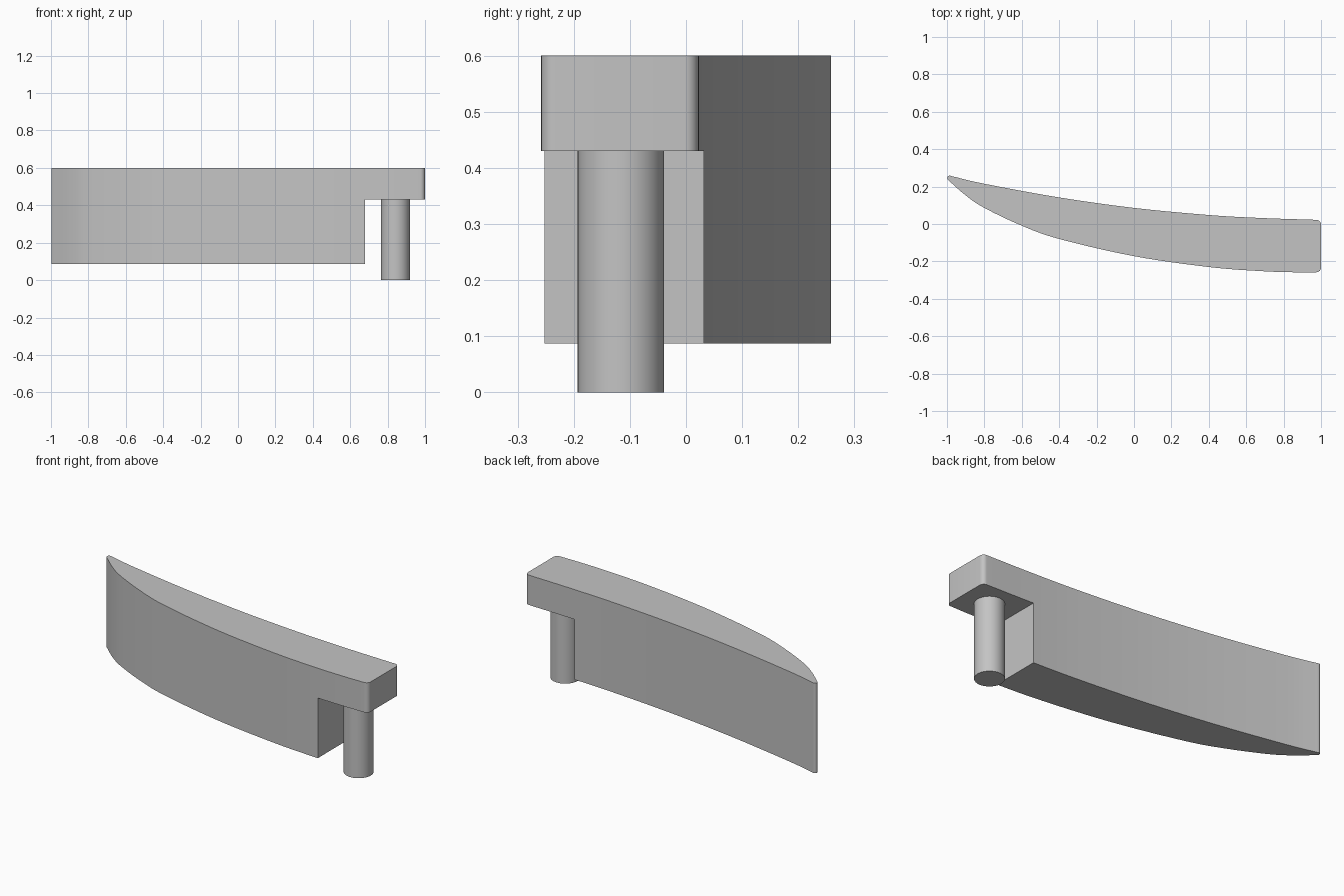
import bpy, bmesh, math
from mathutils import Vector
from mathutils.geometry import interpolate_bezier

if "Cube" in bpy.data.objects:
    bpy.data.objects.remove(bpy.data.objects["Cube"])

TOP, ARM_Z, BODY_Z, NOTCH_X = 0.60, 0.43, 0.087, 0.68

grey = bpy.data.materials.new("plain_grey")
grey.use_nodes = True
grey.diffuse_color = (0.55, 0.55, 0.55, 1)
grey.node_tree.nodes["Principled BSDF"].inputs["Base Color"].default_value = (0.55, 0.55, 0.55, 1)


def smooth_path(points, steps=6):
    """Catmull-Rom path through the given plan points."""
    p = [Vector((x, y, 0)) for x, y in points]
    p = [2 * p[0] - p[1]] + p + [2 * p[-1] - p[-2]]
    path = []
    for a, b, c, d in zip(p, p[1:], p[2:], p[3:]):
        path += interpolate_bezier(b, b + (c - a) / 6, c - (d - b) / 6, c, steps + 1)[:-1]
    return path + [p[-2]]


def corner(cx, cy, r, start, end, steps=8):
    """Rounded corner as an arc in plan."""
    angles = [math.radians(start + (end - start) * i / steps) for i in range(steps + 1)]
    return [Vector((cx + r * math.cos(a), cy + r * math.sin(a), 0)) for a in angles]


def finish(bm, name):
    bmesh.ops.recalc_face_normals(bm, faces=bm.faces)
    mesh = bpy.data.meshes.new(name)
    bm.to_mesh(mesh)
    bm.free()
    mesh.materials.append(grey)
    obj = bpy.data.objects.new(name, mesh)
    bpy.context.collection.objects.link(obj)
    return obj


def smooth(obj):
    bpy.ops.object.select_all(action='DESELECT')
    obj.select_set(True)
    bpy.context.view_layer.objects.active = obj
    bpy.ops.object.shade_smooth_by_angle(angle=math.radians(30))


# Curved blade outline: front edge, rounded square end, back edge, rounded tip
front = smooth_path([(-0.996, 0.237), (-0.9, 0.153), (-0.8, 0.086), (-0.6, -0.009), (-0.4, -0.08),
                     (0, -0.172), (0.4, -0.23), (0.68, -0.252), (0.85, -0.258), (0.95, -0.258)])
back = smooth_path([(0.95, 0.023), (0.68, 0.032), (0.4, 0.048), (0, 0.086),
                    (-0.4, 0.142), (-0.8, 0.215), (-0.975, 0.256)])
outline = (front + corner(0.975, -0.233, 0.025, -90, 0) + corner(0.975, -0.003, 0.025, 0, 90)
           + back + corner(-0.985, 0.245, 0.0135, 80, 200))

bm = bmesh.new()
base = bm.faces.new([bm.verts.new((v.x, v.y, BODY_Z)) for v in outline])
raised = bmesh.ops.extrude_face_region(bm, geom=[base], use_keep_orig=True)
bmesh.ops.translate(bm, vec=(0, 0, TOP - BODY_Z),
                    verts=[g for g in raised["geom"] if isinstance(g, bmesh.types.BMVert)])
blade = finish(bm, "curved_blade")

# Notch below the arm
bm = bmesh.new()
bmesh.ops.create_cube(bm, size=1)
for v in bm.verts:
    v.co = (NOTCH_X if v.co.x < 0 else 1.2, v.co.y * 2, -0.2 if v.co.z < 0 else ARM_Z)
cutter = finish(bm, "notch_cutter")
cutter.hide_render = True
cut = blade.modifiers.new("notch", 'BOOLEAN')
cut.operation, cut.solver, cut.object = 'DIFFERENCE', 'EXACT', cutter
bpy.context.view_layer.objects.active = blade
bpy.ops.object.modifier_apply(modifier=cut.name)
bpy.data.objects.remove(cutter)
smooth(blade)

# Round peg under the arm
bm = bmesh.new()
bmesh.ops.create_cone(bm, cap_ends=True, segments=48, radius1=0.077, radius2=0.077, depth=ARM_Z)
bmesh.ops.translate(bm, verts=bm.verts, vec=(0.842, -0.116, ARM_Z / 2))
smooth(finish(bm, "peg"))
